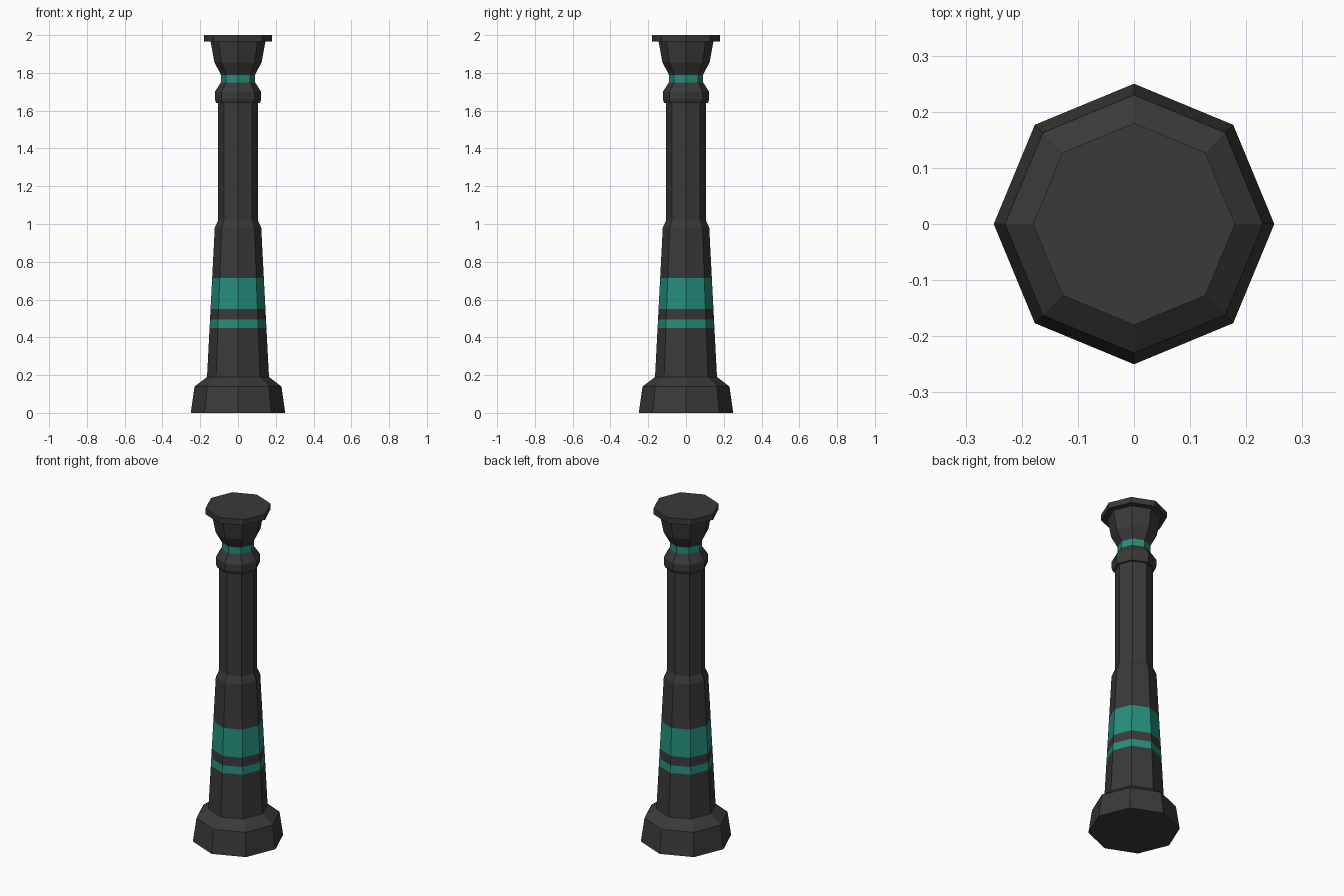
import bpy, bmesh
from math import cos, sin, tau

if "Cube" in bpy.data.objects:
    bpy.data.objects.remove(bpy.data.objects["Cube"])

SIDES = 8


def material(name, rgb):
    m = bpy.data.materials.new(name)
    m.diffuse_color = (*rgb, 1)
    m.use_nodes = True
    m.node_tree.nodes["Principled BSDF"].inputs["Base Color"].default_value = m.diffuse_color
    return m


DARK = material("dark_metal", (0.042, 0.042, 0.042))
TEAL = material("teal_paint", (0.019, 0.27, 0.2))


def turned(name, profile, mat, cap_bottom=False, cap_top=False):
    """Octagonal section swept up through (radius, height) points."""
    bm = bmesh.new()
    rings = [[bm.verts.new((r * cos(tau * i / SIDES), r * sin(tau * i / SIDES), z))
              for i in range(SIDES)] for r, z in profile]
    for low, high in zip(rings, rings[1:]):
        for i in range(SIDES):
            j = (i + 1) % SIDES
            bm.faces.new((low[i], low[j], high[j], high[i]))
    if cap_bottom:
        bm.faces.new(rings[0][::-1])
    if cap_top:
        bm.faces.new(rings[-1])
    mesh = bpy.data.meshes.new(name)
    bm.to_mesh(mesh)
    bm.free()
    mesh.materials.append(mat)
    obj = bpy.data.objects.new(name, mesh)
    bpy.context.collection.objects.link(obj)


def taper(z):
    """Radius of the tapered lower shaft at height z."""
    return 0.164 + (0.123 - 0.164) * (z - 0.19) / (0.98 - 0.19)


# Flared foot
turned("base", [(0.25, 0), (0.23, 0.14), (0.164, 0.19)], DARK, cap_bottom=True)

# Tapered lower shaft with painted bands
levels = [0.19, 0.45, 0.495, 0.55, 0.715, 0.98]
names = ["lower_shaft", "narrow_band", "band_gap", "wide_band", "middle_shaft"]
for k, name in enumerate(names):
    turned(name, [(taper(z), z) for z in levels[k:k + 2]], TEAL if k % 2 else DARK)

# Straight upper shaft and its collar
turned("upper_shaft", [(0.123, 0.98), (0.105, 1.02), (0.105, 1.64)], DARK)
turned("collar", [(0.105, 1.64), (0.115, 1.64), (0.123, 1.66),
                  (0.123, 1.70), (0.09, 1.75)], DARK)

# Painted neck, flared capital and top slab
turned("neck_band", [(0.09, 1.75), (0.09, 1.79)], TEAL)
turned("capital", [(0.09, 1.79), (0.125, 1.855), (0.145, 1.965)], DARK)
turned("top_slab", [(0.145, 1.965), (0.18, 1.965), (0.18, 2.0)], DARK, cap_top=True)
